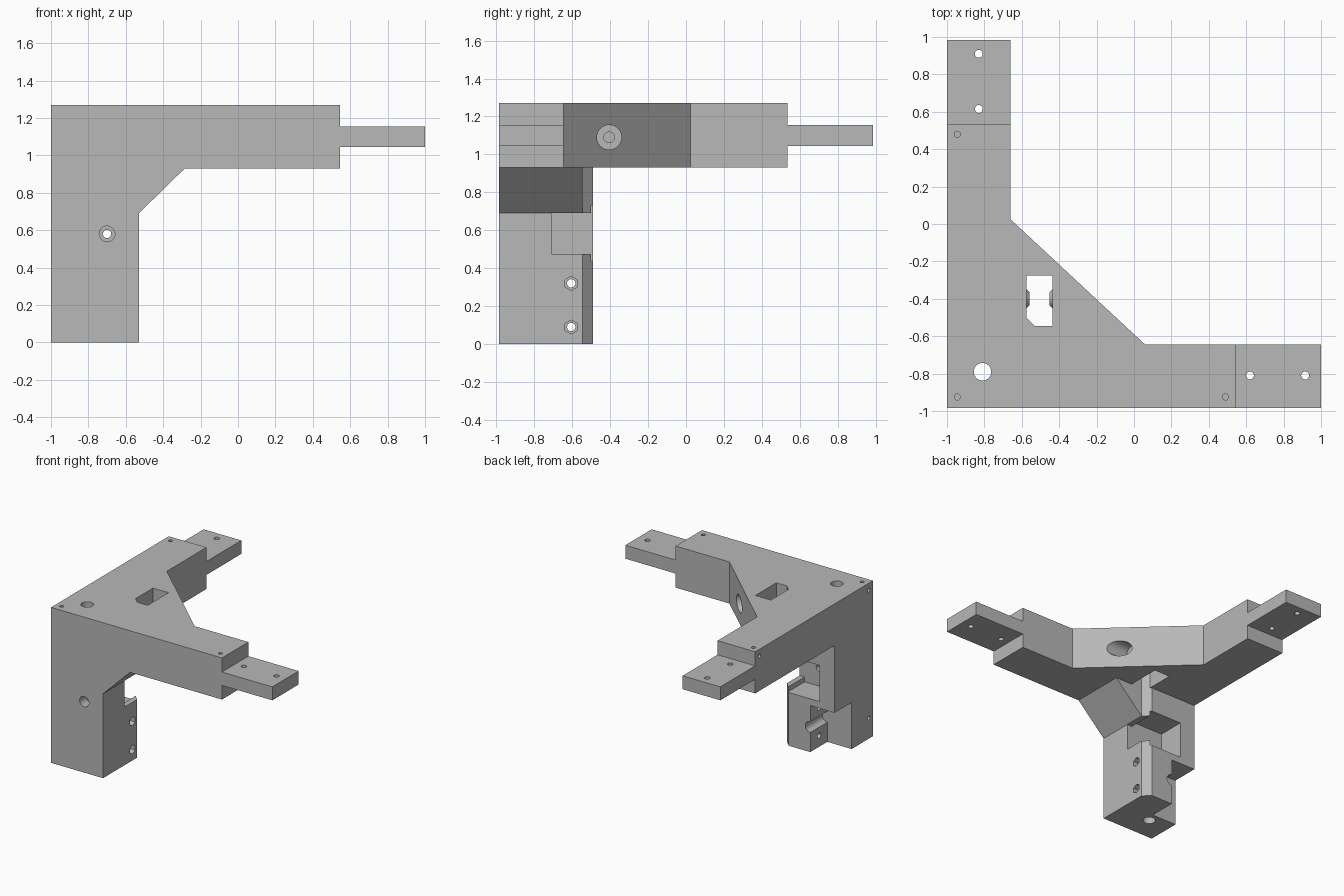
import bpy, bmesh, math
from mathutils import Matrix, Vector

cube = bpy.data.objects.get("Cube")
if cube:
    bpy.data.objects.remove(cube, do_unlink=True)

grey = bpy.data.materials.new("plain grey")
grey.use_nodes = True
grey.diffuse_color = (0.48, 0.48, 0.48, 1)
grey.node_tree.nodes["Principled BSDF"].inputs["Base Color"].default_value = (0.48, 0.48, 0.48, 1)


def finish(bm, name):
    bmesh.ops.recalc_face_normals(bm, faces=bm.faces)
    mesh = bpy.data.meshes.new(name)
    bm.to_mesh(mesh)
    bm.free()
    mesh.materials.append(grey)
    obj = bpy.data.objects.new(name, mesh)
    bpy.context.collection.objects.link(obj)
    return obj


def prism(name, outline, lo, hi, axis="z"):
    """Extrude an outline in the plane across the axis."""
    place = {"z": lambda u, v, w: (u, v, w),
             "y": lambda u, v, w: (u, w, v),
             "x": lambda u, v, w: (w, u, v)}[axis]
    bm = bmesh.new()
    face = bm.faces.new([bm.verts.new(place(u, v, lo)) for u, v in outline])
    ext = bmesh.ops.extrude_face_region(bm, geom=[face])
    shift = Vector(place(0, 0, hi - lo))
    bmesh.ops.translate(bm, vec=shift,
                        verts=[e for e in ext["geom"] if isinstance(e, bmesh.types.BMVert)])
    return finish(bm, name)


def box(name, x, y, z):
    return prism(name, [(x[0], y[0]), (x[1], y[0]), (x[1], y[1]), (x[0], y[1])], *z)


def rod(name, start, end, r1, r2=None, sides=32):
    """Round, tapered or many-sided rod between two points."""
    a, b = Vector(start), Vector(end)
    bm = bmesh.new()
    turn = (b - a).to_track_quat("Z", "Y").to_matrix().to_4x4()
    bmesh.ops.create_cone(bm, cap_ends=True, segments=sides, radius1=r1,
                          radius2=r1 if r2 is None else r2, depth=(b - a).length,
                          matrix=Matrix.Translation((a + b) / 2) @ turn)
    return finish(bm, name)


def combine(body, tool, operation):
    mod = body.modifiers.new(operation, "BOOLEAN")
    mod.operation, mod.solver, mod.object = operation, "EXACT", tool
    bpy.context.view_layer.objects.active = body
    bpy.ops.object.modifier_apply(modifier=mod.name)
    bpy.data.objects.remove(tool, do_unlink=True)


BACK, FRONT, TOP, UNDER = -0.49, -0.985, 1.27, 0.93

# Thick L-shaped plate with a diagonal inner corner
bracket = prism("corner_bracket", [(-1, FRONT), (0.545, FRONT), (0.545, -0.645), (0.06, -0.645),
                                   (-0.66, 0.025), (-0.66, 0.535), (-1, 0.535)], UNDER, TOP)
combine(bracket, box("slot", (-0.575, -0.435), (-0.545, -0.275), (0.8, 1.4)), "DIFFERENCE")

# Leg, brace, end tabs and tapered bosses inside the slot
solids = [
    prism("leg", [(-1, FRONT), (-0.53, FRONT), (-0.53, -0.545), (-0.585, BACK), (-1, BACK)], 0, TOP),
    prism("brace", [(-0.6, 0.69), (-0.53, 0.69), (-0.285, UNDER), (-0.285, 0.95), (-0.6, 0.95)],
          FRONT, -0.545, "y"),
    box("side_tab", (0.5, 1), (FRONT, -0.645), (1.045, 1.155)),
    box("back_tab", (-1, -0.66), (0.5, 0.985), (1.045, 1.155)),
    rod("boss", (-0.58, -0.4, 1.09), (-0.558, -0.4, 1.09), 0.055, 0.035),
    rod("boss", (-0.43, -0.4, 1.09), (-0.452, -0.4, 1.09), 0.055, 0.035),
]
for part in solids:
    combine(bracket, part, "UNION")

# Pocket, wider inside than at its side opening, and the rear notch
cuts = [
    box("pocket_mouth", (-0.7, -0.4), (-0.71, -0.4), (0.475, 0.69)),
    box("pocket", (-0.864, -0.575), (-0.71, -0.4), (0.435, 0.73)),
    box("notch", (-1.1, -0.78), (-0.71, -0.4), (-0.1, 0.38)),
    rod("groove", (-0.78, -0.71, 0.205), (-0.78, -0.4, 0.205), 0.045),
    # Upright shaft hole
    rod("shaft_hole", (-0.81, -0.79, -0.1), (-0.81, -0.79, 1.4), 0.047),
    # Axle hole with a wide mouth on the diagonal face
    rod("axle_hole", (-0.7, -0.405, 1.09), (0, -0.405, 1.09), 0.028),
    rod("axle_mouth", (-0.32, -0.405, 1.09), (0, -0.405, 1.09), 0.065),
    # Front screw hole
    rod("screw_hole", (-0.7, -1.1, 0.58), (-0.7, -0.65, 0.58), 0.022),
    rod("screw_mouth", (-0.7, -1.1, 0.58), (-0.7, -0.9, 0.58), 0.042),
]
# Clamp holes with six-sided nut seats
for z in (0.09, 0.32):
    cuts.append(rod("clamp_hole", (-0.9, -0.605, z), (-0.4, -0.605, z), 0.022))
    cuts.append(rod("nut_seat", (-0.59, -0.605, z), (-0.4, -0.605, z), 0.037, sides=6))
# Tab holes
for x, y in ((0.62, -0.81), (0.915, -0.81), (-0.83, 0.615), (-0.83, 0.91)):
    cuts.append(rod("tab_hole", (x, y, 0.9), (x, y, 1.3), 0.021, sides=24))
# Small blind holes on the top and the outer side
for x, y in ((-0.945, -0.925), (0.49, -0.925), (-0.945, 0.48)):
    cuts.append(rod("pin_hole", (x, y, 1.21), (x, y, 1.35), 0.016, sides=20))
for y, z in ((-0.93, 1.215), (-0.93, 0.17), (0.48, 1.215)):
    cuts.append(rod("pin_hole", (-1.1, y, z), (-0.97, y, z), 0.016, sides=20))
for part in cuts:
    combine(bracket, part, "DIFFERENCE")

bpy.ops.object.select_all(action="DESELECT")
bracket.select_set(True)
bpy.context.view_layer.objects.active = bracket
bpy.ops.object.shade_smooth_by_angle(angle=math.radians(25))
